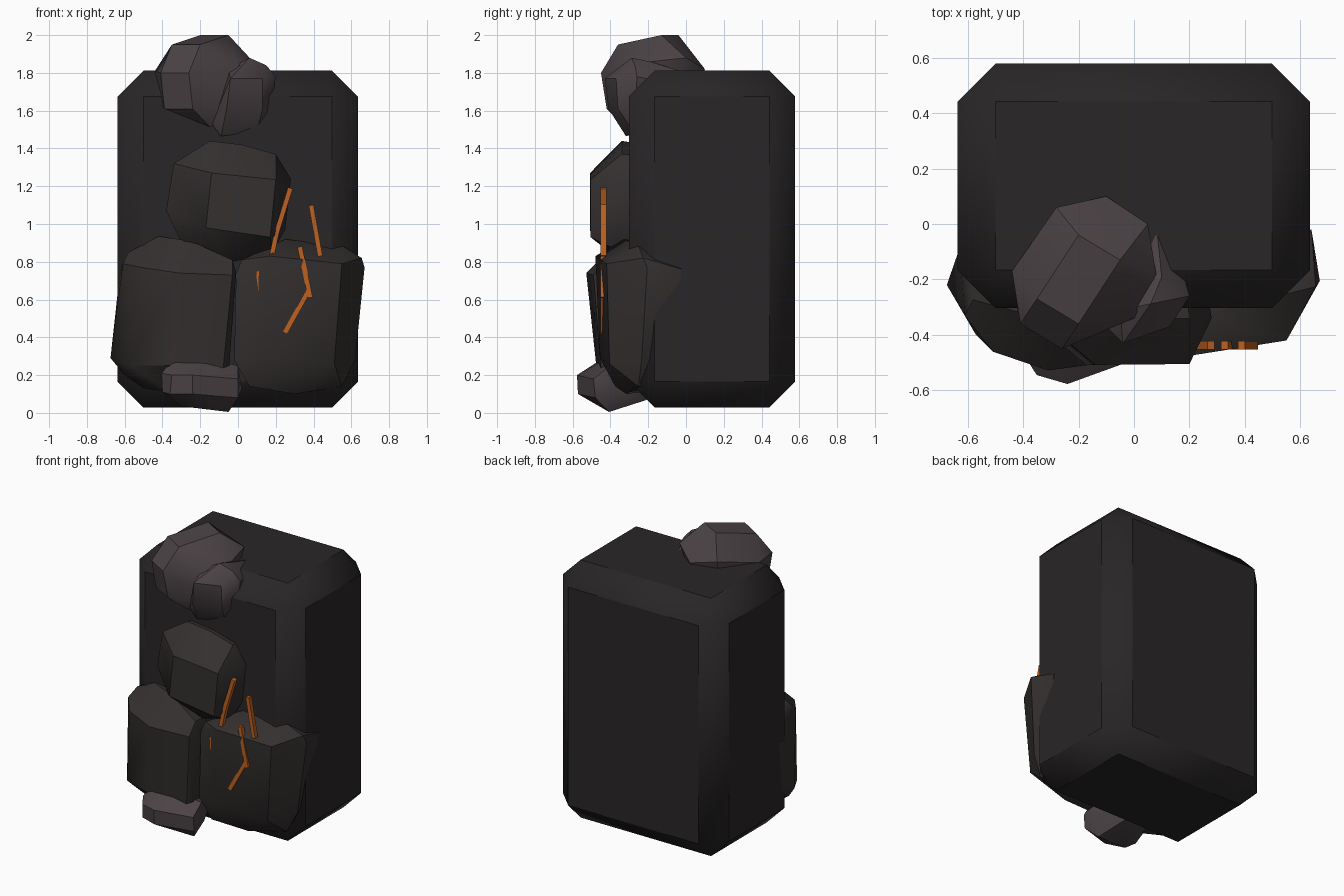
import bpy, bmesh, math
from mathutils import Vector


def material(name, rgb):
    m = bpy.data.materials.new(name)
    m.diffuse_color = (*rgb, 1)
    return m


BASALT = material("dark_basalt", (0.022, 0.019, 0.020))
STONE = material("stone", (0.034, 0.029, 0.028))
CAP = material("pale_stone", (0.070, 0.055, 0.060))
EMBER = material("ember", (0.50, 0.12, 0.016))


def finish(name, bm, mat, angle=None):
    bmesh.ops.recalc_face_normals(bm, faces=bm.faces)
    me = bpy.data.meshes.new(name)
    bm.to_mesh(me)
    bm.free()
    ob = bpy.data.objects.new(name, me)
    bpy.context.collection.objects.link(ob)
    me.materials.append(mat)
    if angle:
        bpy.ops.object.select_all(action='DESELECT')
        ob.select_set(True)
        bpy.context.view_layer.objects.active = ob
        bpy.ops.object.shade_smooth_by_angle(angle=math.radians(angle))
    return ob


def box(bm, lo, hi):
    lo, hi = Vector(lo), Vector(hi)
    vs = bmesh.ops.create_cube(bm, size=1)["verts"]
    for v in vs:
        v.co = Vector((v.co[i] * (hi[i] - lo[i]) + (lo[i] + hi[i]) / 2 for i in range(3)))
    return vs


def rock(name, mat, points):
    """Faceted boulder: convex hull of a few corner points."""
    bm = bmesh.new()
    for p in points:
        bm.verts.new(p)
    res = bmesh.ops.convex_hull(bm, input=bm.verts)
    loose = [g for g in set(res["geom_interior"] + res["geom_unused"])
             if isinstance(g, bmesh.types.BMVert)]
    bmesh.ops.delete(bm, geom=loose, context='VERTS')
    bmesh.ops.dissolve_limit(bm, angle_limit=math.radians(5), verts=bm.verts, edges=bm.edges)
    return finish(name, bm, mat, 35)


def ring(outline, y, slope=0, scale=1):
    """Front-view outline placed at depth y + slope * x, shrunk about its centre."""
    cx = sum(p[0] for p in outline) / len(outline)
    cz = sum(p[1] for p in outline) / len(outline)
    return [(cx + (x - cx) * scale, y + slope * x, cz + (z - cz) * scale) for x, z in outline]


# main chamfered block
bm = bmesh.new()
box(bm, (-0.637, -0.303, 0.028), (0.635, 0.578, 1.812))
bmesh.ops.bevel(bm, geom=bm.edges[:], offset=0.137, segments=1, affect='EDGES')
finish("main_block", bm, BASALT, 40)

# middle boulder
o = [(-0.15, 1.44), (0.02, 1.42), (0.20, 1.37), (0.28, 1.24), (0.25, 0.97),
     (0.18, 0.85), (-0.03, 0.80), (-0.30, 0.90), (-0.38, 1.07), (-0.34, 1.32)]
rock("middle_boulder", STONE, ring(o, -0.34) + ring(o, -0.15, 0, 0.9) + [
    (-0.14, -0.508, 1.27), (0.20, -0.505, 1.235), (0.17, -0.505, 0.93), (-0.17, -0.508, 0.98)])

# left slab
o = [(-0.58, 0.85), (-0.42, 0.935), (-0.25, 0.91), (-0.03, 0.81), (-0.01, 0.74),
     (-0.05, 0.20), (-0.35, 0.11), (-0.50, 0.13), (-0.60, 0.20)]
rock("left_slab", STONE, ring(o, -0.43, -0.27) + ring(o, -0.12, 0, 0.94) + [
    (-0.31, -0.528, 0.74), (-0.03, -0.49, 0.73), (-0.08, -0.45, 0.22), (-0.36, -0.475, 0.25),
    (-0.51, -0.46, 0.77), (-0.57, -0.40, 0.25), (-0.61, -0.33, 0.79), (-0.675, -0.22, 0.29),
    (-0.63, -0.09, 0.70), (-0.63, -0.12, 0.30)])

# right slab
o = [(0.655, 0.82), (0.56, 0.88), (0.25, 0.92), (0.02, 0.81), (-0.01, 0.74),
     (-0.02, 0.28), (0.06, 0.14), (0.30, 0.10), (0.55, 0.14), (0.62, 0.28)]
rock("right_slab", STONE, ring(o, -0.39, 0.25) + ring(o[1:], -0.15, 0, 0.94) + [
    (0.17, -0.48, 0.83), (0.55, -0.42, 0.79), (0.51, -0.405, 0.26), (0.14, -0.455, 0.29),
    (0.67, -0.205, 0.77), (0.64, -0.02, 0.76), (0.63, -0.04, 0.65)])

# boulder resting over the top edge
rock("top_boulder", CAP, [
    (-0.20, -0.04, 2.0), (-0.05, -0.13, 2.0), (-0.20, -0.36, 1.95), (-0.35, -0.27, 1.95),
    (-0.28, 0.06, 1.86), (-0.10, 0.10, 1.82), (0.05, 0.0, 1.88), (0.08, -0.18, 1.86),
    (0.0, -0.34, 1.84), (-0.44, -0.17, 1.81), (-0.41, -0.36, 1.80), (-0.26, -0.45, 1.80),
    (-0.24, -0.42, 1.61), (-0.39, -0.34, 1.61), (-0.41, -0.17, 1.64), (-0.15, -0.33, 1.515),
    (0.05, -0.30, 1.60), (0.03, -0.10, 1.62), (-0.28, 0.03, 1.70), (-0.08, 0.06, 1.70),
    (-0.15, -0.15, 1.55)])

# small boulder beside it
o = [(-0.05, 1.82), (0.06, 1.88), (0.15, 1.84), (0.20, 1.78), (0.17, 1.58),
     (0.10, 1.49), (-0.09, 1.465), (-0.14, 1.53)]
rock("small_boulder", CAP, ring(o, -0.30, 0.2) + ring(o, -0.12, 0, 0.75) + [
    (-0.04, -0.43, 1.77), (0.13, -0.37, 1.77), (0.13, -0.36, 1.61), (-0.06, -0.41, 1.61),
    (0.08, 0.0, 1.80), (0.10, -0.19, 1.86)])

# boulder at the foot
o = [(-0.35, 0.28), (-0.15, 0.283), (0.0, 0.25), (0.02, 0.13), (-0.05, 0.005),
     (-0.30, 0.035), (-0.40, 0.11), (-0.405, 0.21)]
rock("foot_boulder", CAP, ring(o, -0.40, 0.15) + ring(o, -0.21, 0, 0.6) + [
    (-0.24, -0.577, 0.20), (0.0, -0.49, 0.18), (0.0, -0.48, 0.08), (-0.24, -0.572, 0.10),
    (-0.35, -0.545, 0.20), (-0.36, -0.53, 0.10)])

# glowing cracks: thin bars in the front plane
cracks = [((0.277, 1.19), (0.20, 0.94)), ((0.207, 0.965), (0.152, 0.705)),
          ((0.387, 1.10), (0.435, 0.83)), ((0.327, 0.88), (0.383, 0.61)),
          ((0.372, 0.645), (0.25, 0.425)), ((0.107, 0.75), (0.142, 0.485))]
for i, (a, b) in enumerate(cracks):
    bm = bmesh.new()
    a, b = Vector((a[0], 0, a[1])), Vector((b[0], 0, b[1]))
    d = (b - a).normalized()
    side = Vector((d.z, 0, -d.x))
    for v in box(bm, (-0.013, -0.452, 0), (0.013, -0.422, (b - a).length)):
        v.co = a + side * v.co.x + Vector((0, v.co.y, 0)) + d * v.co.z
    finish(f"ember_crack_{i + 1}", bm, EMBER)
